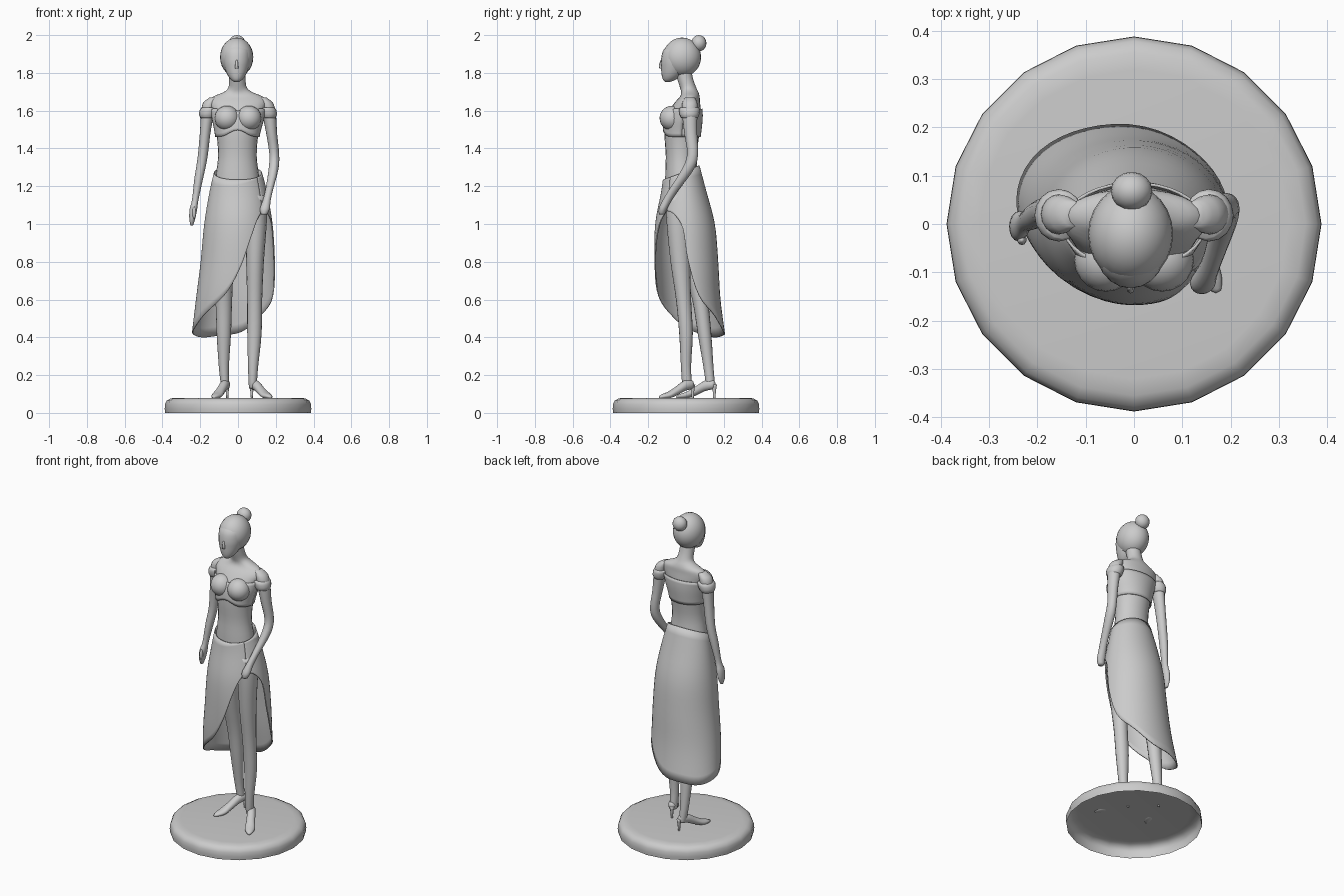
import bpy, bmesh
from math import sin, cos, radians, pi
from mathutils import Vector, Matrix


def spline(rows, sub):
    """Catmull-Rom resampling of tuples of any length."""
    p = [Vector(r) for r in rows]
    p = [2 * p[0] - p[1]] + p + [2 * p[-1] - p[-2]]
    out = []
    for i in range(1, len(p) - 2):
        a, b, c, d = p[i - 1:i + 3]
        for k in range(sub):
            t = k / sub
            out.append(0.5 * (2 * b + (c - a) * t + (2 * a - 5 * b + 4 * c - d) * t * t
                              + (3 * b - a - 3 * c + d) * t ** 3))
    return out + [p[-2]]


def grid(name, rings, wrap=True, caps=(False, False)):
    """Mesh from rows of points, optionally closed round and capped."""
    bm = bmesh.new()
    vs = [[bm.verts.new(q) for q in r] for r in rings]
    n = len(vs[0])
    for a, b in zip(vs, vs[1:]):
        for j in range(n if wrap else n - 1):
            k = (j + 1) % n
            bm.faces.new((a[j], a[k], b[k], b[j]))
    if caps[0]:
        bm.faces.new(vs[0][::-1])
    if caps[1]:
        bm.faces.new(vs[-1])
    bmesh.ops.recalc_face_normals(bm, faces=bm.faces)
    me = bpy.data.meshes.new(name)
    bm.to_mesh(me)
    bm.free()
    me.shade_smooth()
    ob = bpy.data.objects.new(name, me)
    bpy.context.collection.objects.link(ob)
    return ob


def loft(name, rows, n=16, sub=3, u=(1, 0, 0), v=(0, 1, 0), caps=(True, True)):
    """Elliptic rings (x, y, z, ru, rv) lofted along a path."""
    u, v = Vector(u), Vector(v)
    rings = []
    for r in spline(rows, sub):
        c = Vector(r[:3])
        rings.append([c + u * r[3] * cos(2 * pi * k / n) + v * r[4] * sin(2 * pi * k / n)
                      for k in range(n)])
    return grid(name, rings, True, caps)


def at(profile, z):
    """Ring of a vertical profile at height z."""
    p = sorted(profile, key=lambda r: r[2])
    z = min(max(z, p[0][2]), p[-1][2])
    for a, b in zip(p, p[1:]):
        if z <= b[2]:
            return a.lerp(b, (z - a[2]) / max(b[2] - a[2], 1e-6))


def sheet(name, edge, top, profile, offset=0.0, rows=18):
    """Cloth hugging a profile from top(angle) to the edge (angle, z) curve."""
    rings = []
    for i in range(rows + 1):
        ring = []
        for deg, zb in edge:
            a = radians(deg)
            zt = top(a)
            z = zt + (zb - zt) * i / rows
            r = at(profile, z)
            ring.append((r[0] + (r[3] + offset) * cos(a), r[1] + (r[4] + offset) * sin(a), z))
        rings.append(ring)
    ob = grid(name, rings, False)
    m = ob.modifiers.new("thickness", 'SOLIDIFY')
    m.thickness = 0.006
    m.offset = 0
    return ob


def ball(name, loc, scale, seg=20):
    bm = bmesh.new()
    mat = Matrix.Translation(loc) @ Matrix.Diagonal((*scale, 1))
    bmesh.ops.create_uvsphere(bm, u_segments=seg, v_segments=seg // 2 + 2, radius=1, matrix=mat)
    me = bpy.data.meshes.new(name)
    bm.to_mesh(me)
    bm.free()
    me.shade_smooth()
    ob = bpy.data.objects.new(name, me)
    bpy.context.collection.objects.link(ob)
    return ob


# Stand: hollow disc with rounded rim
loft("base", [(0, 0, z, r, r) for r, z in ((.386, 0), (.388, .02), (.387, .045), (.378, .065),
     (.355, .077), (.32, .08))], n=20, sub=1, caps=(False, True))

# Torso and neck
torso = [(0, -.01, 1.1, .13, .1), (-.003, -.022, 1.25, .115, .088), (-.003, -.025, 1.36, .102, .082),
         (-.003, -.022, 1.47, .11, .092), (0, -.015, 1.55, .128, .094), (0, -.005, 1.6, .138, .084),
         (0, .008, 1.645, .15, .066), (0, .02, 1.675, .13, .052), (0, .02, 1.697, .078, .046),
         (-.002, .012, 1.72, .05, .043), (-.004, -.002, 1.76, .044, .042), (-.005, -.015, 1.81, .043, .043)]
loft("torso", torso, n=24)

# Bodice with cups
ring = [(a, 1.462 + .035 * max(0, cos(radians(a + 90))) ** 8) for a in range(0, 361, 10)]
sheet("bodice", ring, lambda a: 1.61 - .012 * max(0, -sin(a)) ** 8, spline(torso, 4), .006, 8)
for s in (-1, 1):
    ball("cup", (s * .058, -.074, 1.56), (.066, .066, .066))

# Skirt with a slit, the hem rising to the hand: (angle, height)
skirt = [(-.001, -.022, 1.32, .112, .088), (.001, -.012, 1.18, .147, .115), (.002, -.005, 1.0, .178, .155),
         (-.001, .002, .8, .194, .166), (-.012, .015, .6, .208, .165), (-.027, .05, .39, .218, .158)]
hem = [(-41, 1.07), (-22, 1.05), (-5, .98), (3, .81), (20, .62), (48, .52), (78, .43), (110, .41), (140, .4),
       (170, .42), (195, .45), (217, .51), (252, .62), (272, .75), (290, .92), (304, 1.02), (319, 1.07)]
sheet("skirt", spline(hem, 4), lambda a: 1.272 + .038 * sin(a), spline(skirt, 5))

# Legs
loft("left_leg", [(.085, -.03, 1.15, .07, .08), (.095, -.04, 1.0, .057, .062), (.09, -.03, .8, .047, .052),
     (.088, -.013, .6, .04, .04), (.087, 0, .42, .038, .036), (.08, 0, .25, .027, .027),
     (.078, .005, .16, .022, .026), (.077, .01, .13, .018, .022)])
loft("right_leg", [(-.07, 0, 1.15, .07, .08), (-.075, .03, .85, .055, .06), (-.075, .075, .6, .044, .042),
     (-.075, .098, .42, .038, .036), (-.075, .118, .25, .027, .027), (-.07, .128, .16, .022, .024),
     (-.067, .13, .13, .018, .022)])

# High-heeled shoes
for side, heel, toe in (("left", (.073, .035), (.175, -.14)), ("right", (-.057, .15), (-.13, -.05))):
    h, d = Vector((*heel, 0)), Vector((*toe, 0)) - Vector((*heel, 0))
    across = d.normalized().cross(Vector((0, 0, 1)))
    foot = [(-.02, .15, .008, .01), (.04, .15, .02, .024), (.25, .143, .024, .028), (.5, .115, .025, .024),
            (.72, .095, .029, .018), (.9, .088, .02, .012), (1, .084, .006, .006)]
    loft(side + "_shoe", [(*(h + d * t + Vector((0, 0, z))), w, k) for t, z, w, k in foot],
         u=across, v=(0, 0, 1))
    loft(side + "_heel", [(*heel[:2], .15, .014, .015), (*heel[:2], .115, .008, .009),
                          (*heel[:2], .072, .005, .006)], n=10)

# Arms: one holding the skirt, one hanging
loft("left_arm", [(.125, .02, 1.67, .025, .025), (.15, .02, 1.64, .036, .04), (.165, .02, 1.58, .036, .04),
     (.178, .025, 1.48, .029, .034), (.192, .035, 1.37, .026, .029), (.188, .01, 1.29, .026, .032),
     (.165, -.065, 1.18, .02, .026), (.152, -.1, 1.125, .021, .024), (.142, -.122, 1.08, .026, .022),
     (.138, -.128, 1.05, .016, .015)])
loft("right_arm", [(-.125, .02, 1.67, .025, .025), (-.15, .02, 1.64, .036, .04), (-.162, .02, 1.58, .034, .04),
     (-.174, .022, 1.48, .028, .034), (-.188, .025, 1.35, .026, .028), (-.208, .015, 1.24, .023, .026),
     (-.226, .003, 1.13, .017, .02), (-.236, -.003, 1.08, .02, .03), (-.242, -.006, 1.03, .016, .028),
     (-.245, -.006, .992, .007, .012)])
ball("right_thumb", (-.232, -.033, 1.06), (.01, .011, .032), 10)
for s in (-1, 1):
    loft("sleeve_band", [(s * .148, .018, 1.618, .042, .048), (s * .154, .018, 1.605, .048, .054),
                         (s * .16, .018, 1.58, .046, .052), (s * .162, .018, 1.562, .038, .044)])

# Head, hair and bun
loft("face", [(-.007, -.098, 1.752, .012, .012), (-.007, -.088, 1.764, .03, .034),
     (-.007, -.075, 1.79, .049, .054), (-.007, -.061, 1.83, .065, .071), (-.007, -.055, 1.87, .072, .077),
     (-.007, -.05, 1.92, .068, .07), (-.007, -.04, 1.96, .04, .04)], n=20)
loft("nose", [(-.007, -.126, 1.868, .006, .008), (-.007, -.132, 1.84, .008, .012),
              (-.007, -.128, 1.822, .01, .012)], n=8)
ball("hair", (-.007, -.021, 1.883), (.088, .101, .104), 24)
ball("bun", (-.005, .068, 1.957), (.043, .04, .043), 16)
